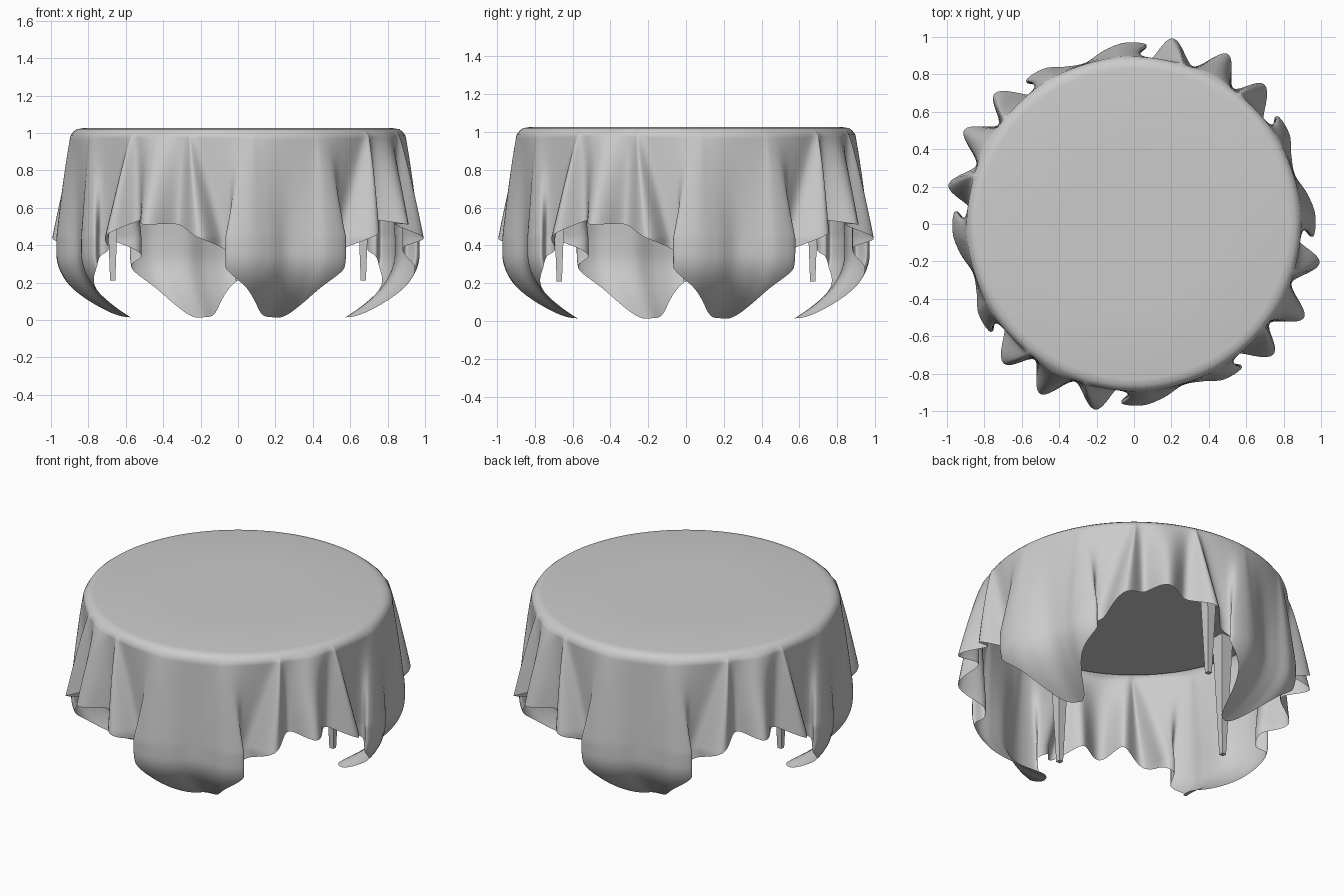
import bpy, bmesh, math
from mathutils import Vector

if "Cube" in bpy.data.objects:
    bpy.data.objects.remove(bpy.data.objects["Cube"])


def finish(bm, name, smooth=None):
    bmesh.ops.recalc_face_normals(bm, faces=bm.faces)
    me = bpy.data.meshes.new(name)
    bm.to_mesh(me)
    bm.free()
    ob = bpy.data.objects.new(name, me)
    bpy.context.collection.objects.link(ob)
    if smooth:
        bpy.context.view_layer.objects.active = ob
        ob.select_set(True)
        bpy.ops.object.shade_smooth_by_angle(angle=math.radians(smooth))
        ob.select_set(False)
    return ob


# One quarter of the hanging folds: angle from the corner, radius, hem height
FOLDS = [(-46, 1.055, .51), (-38, .90, .51), (-29, 1.015, .44), (-23, .89, .39),
         (-18.5, .90, .34), (-21, .96, .28), (-14, .97, .17), (-7, .94, .04),
         (0, .90, .015), (7, .92, .03), (13, .96, .17), (20, .96, .28),
         (18, .90, .34), (22, .89, .38), (30, 1.025, .46), (37, .90, .53)]
N = len(FOLDS)
CORNER = 17
SUB, ROWS = 7, 44


def control(i):
    q, k = divmod(i, N)
    a, r, h = FOLDS[k]
    return Vector((a + 90 * q, r, h))


def fold(i, t):
    p0, p1, p2, p3 = (control(i + k) for k in (-1, 0, 1, 2))
    return 0.5 * (2 * p1 + (p2 - p0) * t + (2 * p0 - 5 * p1 + 4 * p2 - p3) * t * t
                  + (3 * p1 - p0 - 3 * p2 + p3) * t ** 3)


def cloth_point(a, a0, r, z):
    # folds deepen downwards, corner flaps curl inwards
    w = min(1, max(0, (1.0 - z) / 0.56))
    ang = math.radians(CORNER + a0 + (a - a0) * w)
    rad = 0.893 + (r - 0.893) * w ** 0.8
    if z < 0.36:
        rad -= 0.29 * ((0.36 - z) / 0.345) ** 2.1
    return rad * math.cos(ang), rad * math.sin(ang), z


# Tablecloth: flat round top, soft rim, draped skirt with four corners
bm = bmesh.new()
columns = []
for i in range(4 * N):
    for s in range(SUB):
        t = s / SUB
        a, r, hem = fold(i, t)
        # flaps start narrow under the rim and widen downwards
        e = (i + t) * 4 / N
        a0 = -45 + (i + t) * 90 / N + 3 * math.sin(math.tau * e)
        ang = math.radians(CORNER + a0)
        col = [bm.verts.new((q * math.cos(ang), q * math.sin(ang), z))
               for q, z in ((.4, 1.025), (.83, 1.025), (.862, 1.02), (.88, 1.006))]
        for j in range(ROWS + 1):
            z = 0.985 + (max(hem, 0.005) - 0.985) * j / ROWS
            col.append(bm.verts.new(cloth_point(a, a0, r, z)))
        columns.append(col)
for c, d in zip(columns, columns[1:] + columns[:1]):
    for j in range(len(c) - 1):
        bm.faces.new((c[j], d[j], d[j + 1], c[j + 1]))
bm.faces.new([c[0] for c in columns])
finish(bm, "tablecloth", 80)

# Round table top
bm = bmesh.new()
bmesh.ops.create_cone(bm, cap_ends=True, segments=64, radius1=.86, radius2=.86, depth=.03)
bmesh.ops.translate(bm, verts=bm.verts, vec=(0, 0, 1.003))
finish(bm, "table_top", 40)

# Four tapered square legs
for k in range(4):
    bm = bmesh.new()
    bmesh.ops.create_cube(bm, size=1)
    for v in bm.verts:
        w = .085 if v.co.z > 0 else .028
        v.co = (v.co.x * w + .67, v.co.y * w, .99 if v.co.z > 0 else .21)
    leg = finish(bm, "leg_%d" % (k + 1))
    leg.rotation_euler.z = k * math.pi / 2
